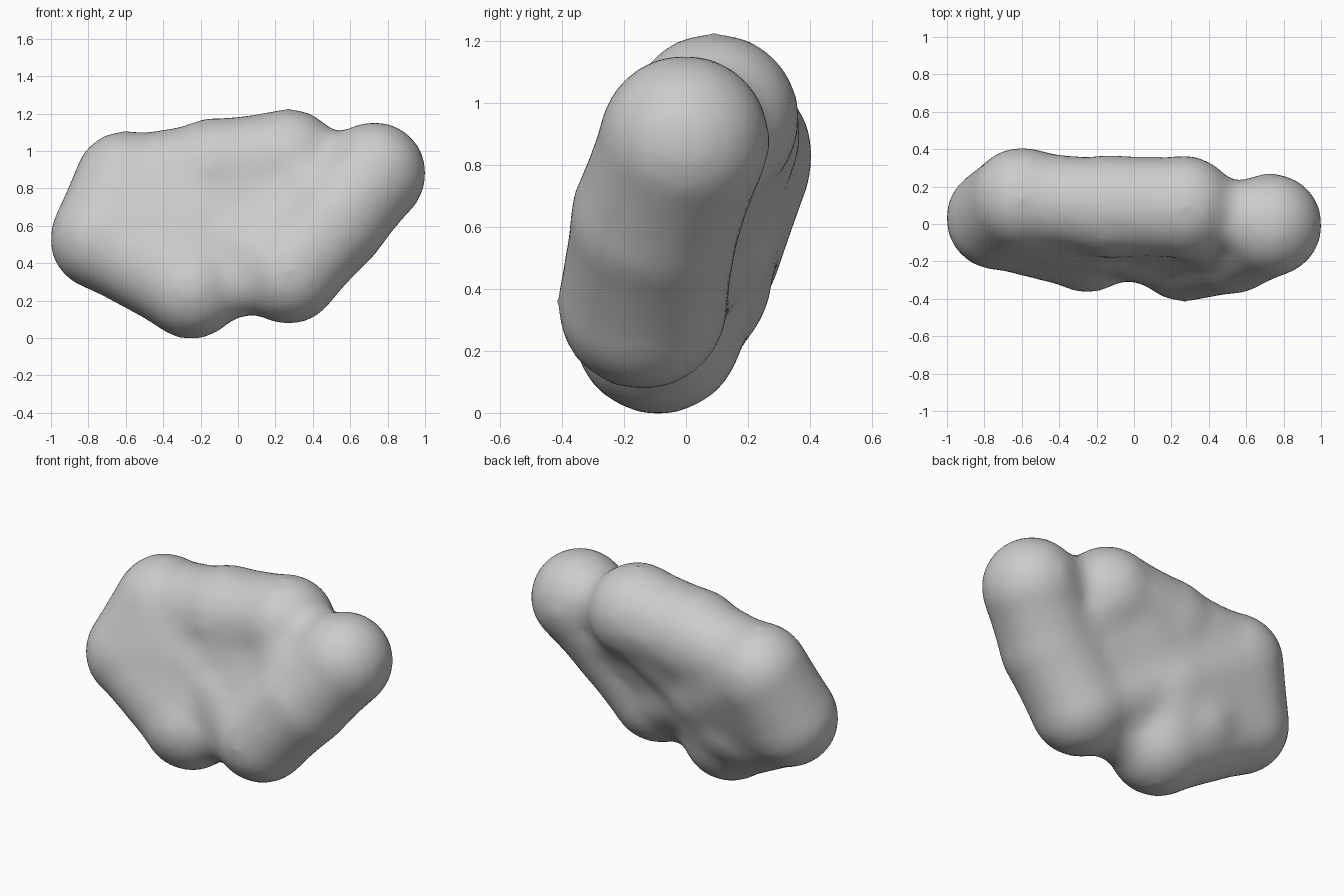
import bpy, bmesh
from mathutils import Vector

if "Cube" in bpy.data.objects:
    bpy.data.objects.remove(bpy.data.objects["Cube"])

# Lobe centres of the blobby body
R = 0.283
lobes = {
    "top_left": (-0.60, 0.135, 0.83),
    "left": (-0.73, 0.03, 0.53),
    "lower_left": (-0.41, 0.00, 0.43),
    "middle": (-0.22, 0.03, 0.60),
    "top_middle": (-0.13, 0.095, 0.90),
    "top_right": (0.27, 0.09, 0.95),
    "bottom": (-0.25, -0.09, 0.27),
    "bottom_right": (0.27, -0.14, 0.35),
    "right": (0.52, -0.10, 0.62),
    "knob": (0.73, -0.005, 0.88),
}
# Bridges that fill between lobes: radius, then the lobes they span
bridges = [
    (0.278, "top_left", "left", "middle"),
    (0.27, "left", "bottom", "middle"),
    (0.255, "top_left", "top_middle", "middle"),
    (0.27, "top_middle", "top_right"),
    (0.25, "middle", "top_middle", "top_right"),
    (0.20, "bottom", "bottom_right", "middle"),
    (0.25, "middle", "bottom_right"),
    (0.275, "bottom_right", "right"),
    (0.275, "right", "knob"),
    (0.20, "top_right", "knob", "right"),
    (0.24, "top_right", "right"),
    (0.215, "middle", "bottom_right", "right", "top_right"),
]

bm = bmesh.new()


def add_hull(centres, radius):
    """Convex skin around equal spheres at the given centres."""
    part = bmesh.new()
    for c in centres:
        ball = bmesh.ops.create_icosphere(part, subdivisions=3, radius=radius)
        bmesh.ops.translate(part, verts=ball["verts"], vec=Vector(c))
    if len(centres) > 1:
        hull = bmesh.ops.convex_hull(part, input=part.verts)
        inside = {g for g in hull["geom_interior"] if isinstance(g, bmesh.types.BMVert)}
        bmesh.ops.delete(part, geom=list(inside), context="VERTS")
    temp = bpy.data.meshes.new("hull")
    part.to_mesh(temp)
    part.free()
    bm.from_mesh(temp)
    bpy.data.meshes.remove(temp)


for centre in lobes.values():
    add_hull([centre], R)
for radius, *names in bridges:
    add_hull([lobes[n] for n in names], radius)

mesh = bpy.data.meshes.new("blob_body")
bm.to_mesh(mesh)
bm.free()
body = bpy.data.objects.new("blob_body", mesh)
bpy.context.collection.objects.link(body)

# Fuse everything into one soft skin
remesh = body.modifiers.new("fuse", "REMESH")
remesh.mode = "VOXEL"
remesh.voxel_size = 0.03
remesh.use_smooth_shade = True
soften = body.modifiers.new("soften", "SMOOTH")
soften.factor = 0.5
soften.iterations = 26

grey = bpy.data.materials.new("grey")
grey.diffuse_color = (0.6, 0.6, 0.6, 1)
grey.use_nodes = True
grey.node_tree.nodes["Principled BSDF"].inputs["Base Color"].default_value = grey.diffuse_color
mesh.materials.append(grey)
